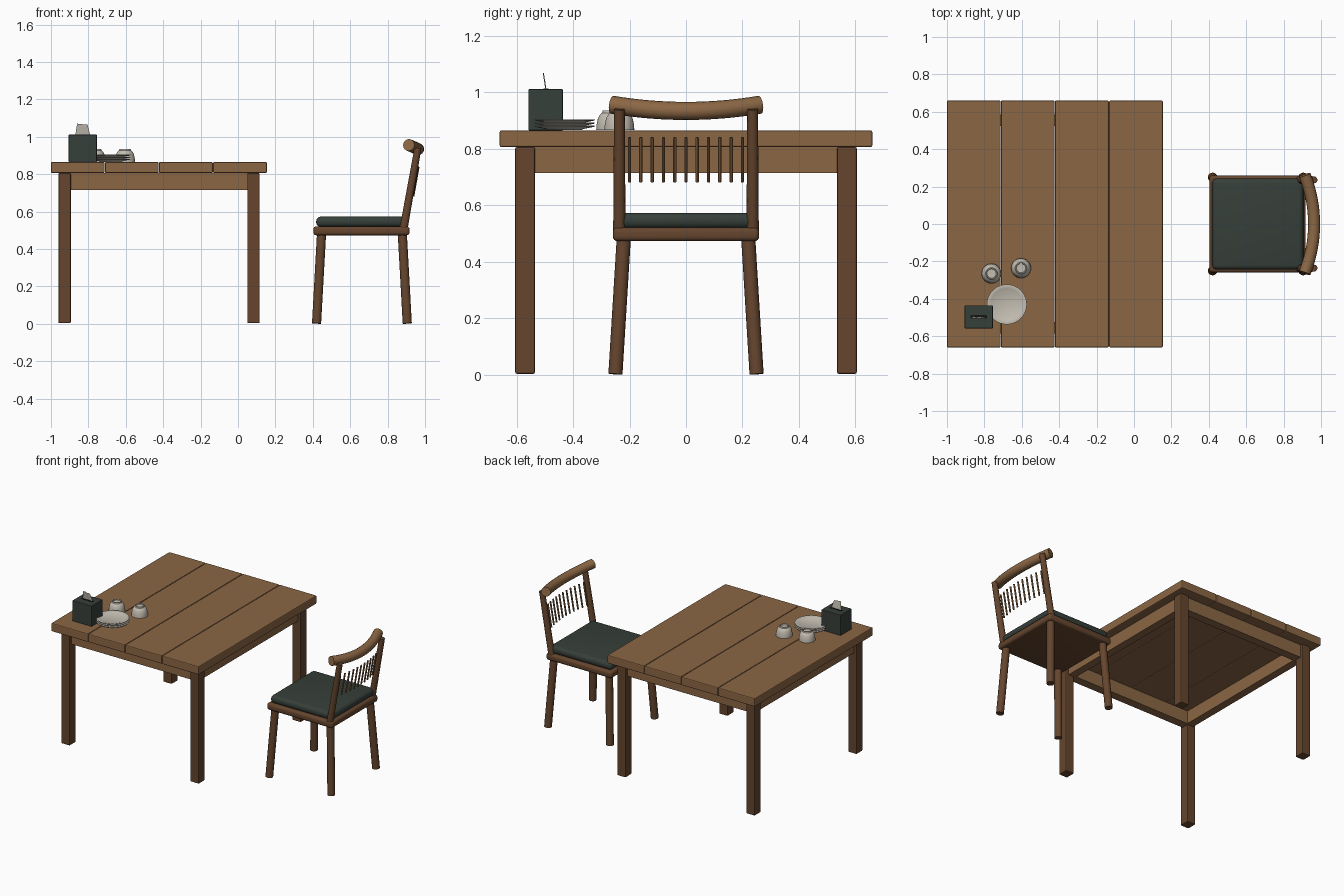
import bpy, bmesh, math
from mathutils import Vector

old = bpy.data.objects.get("Cube")
if old:
    bpy.data.objects.remove(old, do_unlink=True)


def material(name, rgb):
    m = bpy.data.materials.new(name)
    m.use_nodes = True
    m.diffuse_color = (*rgb, 1)
    m.node_tree.nodes["Principled BSDF"].inputs["Base Color"].default_value = (*rgb, 1)
    return m


oak = material("oak", (0.26, 0.135, 0.058))
walnut = material("walnut", (0.13, 0.06, 0.027))
fabric = material("dark green fabric", (0.037, 0.05, 0.042))
ceramic = material("ceramic", (0.55, 0.51, 0.44))
black = material("slot black", (0.008, 0.008, 0.008))


def finish(name, bm, mat, smooth=True):
    bmesh.ops.recalc_face_normals(bm, faces=bm.faces)
    me = bpy.data.meshes.new(name)
    bm.to_mesh(me)
    bm.free()
    me.materials.append(mat)
    ob = bpy.data.objects.new(name, me)
    bpy.context.collection.objects.link(ob)
    if smooth:
        bpy.ops.object.select_all(action="DESELECT")
        ob.select_set(True)
        bpy.context.view_layer.objects.active = ob
        bpy.ops.object.shade_smooth_by_angle(angle=math.radians(40))
    return ob


def box(name, x, y, z, mat, bevel=0.0, segments=2):
    """Box spanning the (min, max) pairs x, y and z."""
    bm = bmesh.new()
    bmesh.ops.create_cube(bm, size=1)
    for v in bm.verts:
        v.co = [(a + b) / 2 + c * (b - a) for (a, b), c in zip((x, y, z), v.co)]
    if bevel:
        bmesh.ops.bevel(bm, geom=bm.edges[:], offset=bevel, segments=segments,
                        profile=0.5, affect="EDGES")
    return finish(name, bm, mat, segments > 2)


def tube(name, points, radii, mat, sides=14):
    """Capped round bar swept along points."""
    bm = bmesh.new()
    pts = [Vector(p) for p in points]
    rings = []
    for i, (p, r) in enumerate(zip(pts, radii)):
        t = (pts[min(i + 1, len(pts) - 1)] - pts[max(i - 1, 0)]).normalized()
        u = t.cross(Vector((1, 0, 0))).normalized()
        w = t.cross(u)
        angles = [2 * math.pi * k / sides for k in range(sides)]
        rings.append([bm.verts.new(p + r * (u * math.cos(a) + w * math.sin(a))) for a in angles])
    for a, b in zip(rings, rings[1:]):
        for k in range(sides):
            n = (k + 1) % sides
            bm.faces.new((a[k], a[n], b[n], b[k]))
    bm.faces.new(rings[0])
    bm.faces.new(rings[-1])
    return finish(name, bm, mat)


def lathe(name, profile, centre, mat, steps=32):
    """Closed solid from an (r, z) profile that starts and ends on the axis."""
    bm = bmesh.new()
    verts = [bm.verts.new((r, 0, z)) for r, z in profile]
    edges = [bm.edges.new(pair) for pair in zip(verts, verts[1:])]
    bmesh.ops.spin(bm, geom=verts + edges, cent=(0, 0, 0), axis=(0, 0, 1),
                   angle=2 * math.pi, steps=steps, use_merge=True)
    bmesh.ops.remove_doubles(bm, verts=bm.verts, dist=0.0002)
    bmesh.ops.translate(bm, verts=bm.verts, vec=centre)
    return finish(name, bm, mat)


# Table top planks
TOP = 0.865
for i in range(4):
    x = -1 + i * 0.289
    box("table_plank", (x, x + 0.287), (-0.66, 0.66), (0.806, TOP), oak, 0.006)

# Table legs
for x in (-0.96, 0.05):
    for y in (-0.605, 0.535):
        box("table_leg", (x, x + 0.066), (y, y + 0.07), (0.003, 0.806), walnut, 0.006)

# Table aprons
for y in (-0.585, 0.525):
    box("table_apron_long", (-0.94, 0.095), (y, y + 0.06), (0.715, 0.806), oak)
for x in (-0.94, 0.04):
    box("table_apron_short", (x, x + 0.055), (-0.585, 0.585), (0.715, 0.806), oak)

# Chair seat and cushion
box("seat_frame", (0.403, 0.917), (-0.259, 0.259), (0.473, 0.521), walnut, 0.016, 4)
box("seat_cushion", (0.418, 0.905), (-0.243, 0.243), (0.518, 0.573), fabric, 0.024, 4)

# Chair legs and back posts
for s in (-1, 1):
    for low, high in ((0.42, 0.447), (0.905, 0.878)):
        tube("chair_leg", [(low, s * 0.25, 0.002), (high, s * 0.22, 0.49)], (0.025, 0.025), walnut)
    tube("back_post", [(0.884, s * 0.236, 0.5), (0.962, s * 0.236, 0.94)], (0.022, 0.019), walnut)

# Curved top rail
path = []
for i in range(17):
    t = i / 8 - 1
    path.append((0.963 - 0.05 * t * t, 0.262 * t, 0.934 + 0.022 * t * t))
tube("top_rail", path, [0.032] * len(path), oak, 16)

# Back spindles
for i in range(11):
    y = (i - 5) * 0.04
    x = 0.937 - 0.6 * y * y
    tube("back_spindle", [(x, y, 0.682), (x + 0.028, y, 0.84)], (0.0058, 0.0058), oak, 8)

# Tissue box with slot and tissue
box("tissue_box", (-0.905, -0.755), (-0.558, -0.436), (TOP, 1.011), fabric, 0.003)
box("tissue_slot", (-0.873, -0.787), (-0.505, -0.487), (1.01, 1.013), black)
bm = bmesh.new()
rows = []
for j in range(5):
    h = j / 4
    half = 0.04 - 0.012 * h
    rows.append([bm.verts.new((-0.83 - 0.002 * h + half * (k / 4 - 1),
                               -0.496 - 0.009 * h + 0.002 * math.sin(k * 1.6 + j),
                               1.008 + 0.056 * h + 0.006 * h * (1 - k / 8)))
                 for k in range(9)])
for a, b in zip(rows, rows[1:]):
    for k in range(8):
        bm.faces.new((a[k], a[k + 1], b[k + 1], b[k]))
finish("tissue", bm, ceramic)

# Stack of plates
plate = [(0, 0), (0.06, 0), (0.066, 0.004), (0.106, 0.012), (0.107, 0.015),
         (0.104, 0.016), (0.085, 0.012), (0.072, 0.006), (0, 0.005)]
for i in range(3):
    lathe("plate", plate, (-0.68, -0.43, TOP + 0.001 + i * 0.011), ceramic, 40)

# Upturned cups with foot rings
cup = [(0, 0.054), (0.03, 0.052), (0.042, 0.038), (0.049, 0), (0.053, 0),
       (0.052, 0.018), (0.047, 0.042), (0.039, 0.056), (0.032, 0.061),
       (0.03, 0.069), (0.026, 0.069), (0.024, 0.062), (0, 0.061)]
for x, y in ((-0.762, -0.265), (-0.604, -0.236)):
    lathe("cup", cup, (x, y, TOP + 0.001), ceramic)
